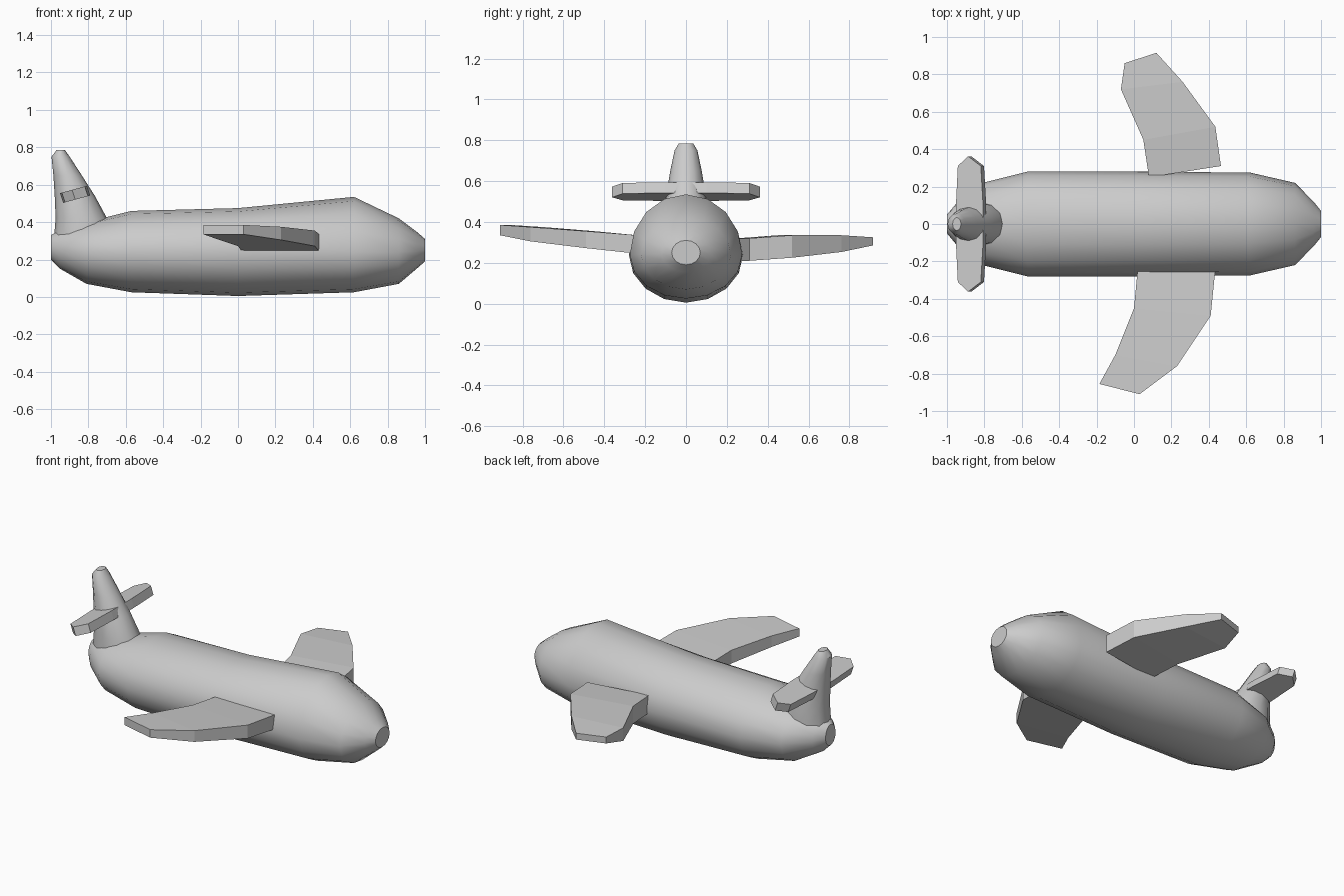
import bpy, bmesh
from math import sin, cos, pi, radians

if "Cube" in bpy.data.objects:
    bpy.data.objects.remove(bpy.data.objects["Cube"])


def add_mesh(name, rings, angle):
    """Skin closed rings of points, cap both ends, and set shading."""
    bm = bmesh.new()
    loops = [[bm.verts.new(p) for p in ring] for ring in rings]
    n = len(loops[0])
    for a, b in zip(loops, loops[1:]):
        for i in range(n):
            j = (i + 1) % n
            bm.faces.new((a[i], a[j], b[j], b[i]))
    bm.faces.new(loops[0])
    bm.faces.new(loops[-1])
    bmesh.ops.recalc_face_normals(bm, faces=bm.faces)
    mesh = bpy.data.meshes.new(name)
    bm.to_mesh(mesh)
    bm.free()
    ob = bpy.data.objects.new(name, mesh)
    bpy.context.collection.objects.link(ob)
    if angle:
        bpy.context.view_layer.objects.active = ob
        ob.select_set(True)
        bpy.ops.object.shade_smooth_by_angle(angle=radians(angle))
        ob.select_set(False)
    return ob


# Fuselage: x, bottom z, widest z, top z, half width
stations = [
    (-1.00, 0.20, 0.26, 0.33, 0.05),
    (-0.95, 0.15, 0.25, 0.36, 0.11),
    (-0.81, 0.07, 0.24, 0.40, 0.22),
    (-0.57, 0.025, 0.24, 0.46, 0.28),
    (0.00, 0.005, 0.24, 0.475, 0.28),
    (0.62, 0.025, 0.24, 0.535, 0.275),
    (0.86, 0.07, 0.24, 0.42, 0.22),
    (0.96, 0.155, 0.245, 0.345, 0.12),
    (1.00, 0.19, 0.25, 0.31, 0.07),
]
SIDES = 16
rings = []
for x, lo, mid, hi, w in stations:
    ring = []
    for i in range(SIDES):
        a = 2 * pi * i / SIDES
        height = hi - mid if sin(a) > 0 else mid - lo
        ring.append((x, w * cos(a), mid + height * sin(a)))
    rings.append(ring)
add_mesh("fuselage", rings, 35)

# Tail fin: z, rear x, front x, half thickness
fin = [
    (0.30, -0.985, -0.66, 0.12),
    (0.42, -0.975, -0.70, 0.115),
    (0.54, -0.98, -0.765, 0.095),
    (0.65, -0.987, -0.835, 0.077),
    (0.75, -0.997, -0.90, 0.056),
    (0.785, -0.97, -0.925, 0.035),
]
rings = [[((r + f) / 2 + (f - r) / 2 * cos(2 * pi * i / 12), w * sin(2 * pi * i / 12), z)
          for i in range(12)] for z, r, f, w in fin]
add_mesh("tail_fin", rings, 40)

# Tailplane: one tilted slab through the fin
half = [(-0.80, 0.1), (-0.812, 0.31), (-0.88, 0.362), (-0.935, 0.31), (-0.945, 0.1)]
outline = half + [(x, -y) for x, y in reversed(half)]
slab = [[(x + dx, y, z + 0.27 * (x + 0.945)) for x, y in outline]
        for z, dx in ((0.503, 0.01), (0.555, -0.007))]
add_mesh("tailplane", slab, 0)


# Wings: root to tip stations of y, rear x, front x, bottom z, top z
def wing(name, sections):
    rings = []
    for yr, yf, xr, xf, lo, hi in sections:
        rings.append([(xr, yr, lo), (xf, yf, lo), (xf, yf, hi), (xr, yr, hi)])
    add_mesh(name, rings, 0)


wing("wing_far", [
    (0.25, 0.31, 0.08, 0.465, 0.21, 0.32),
    (0.45, 0.52, 0.05, 0.435, 0.225, 0.335),
    (0.72, 0.76, -0.07, 0.26, 0.253, 0.335),
    (0.86, 0.915, -0.05, 0.12, 0.285, 0.325),
])
wing("wing_near", [
    (-0.24, -0.24, 0.02, 0.435, 0.245, 0.335),
    (-0.45, -0.49, 0.00, 0.41, 0.272, 0.355),
    (-0.70, -0.76, -0.10, 0.23, 0.305, 0.375),
    (-0.855, -0.91, -0.185, 0.03, 0.335, 0.385),
])
